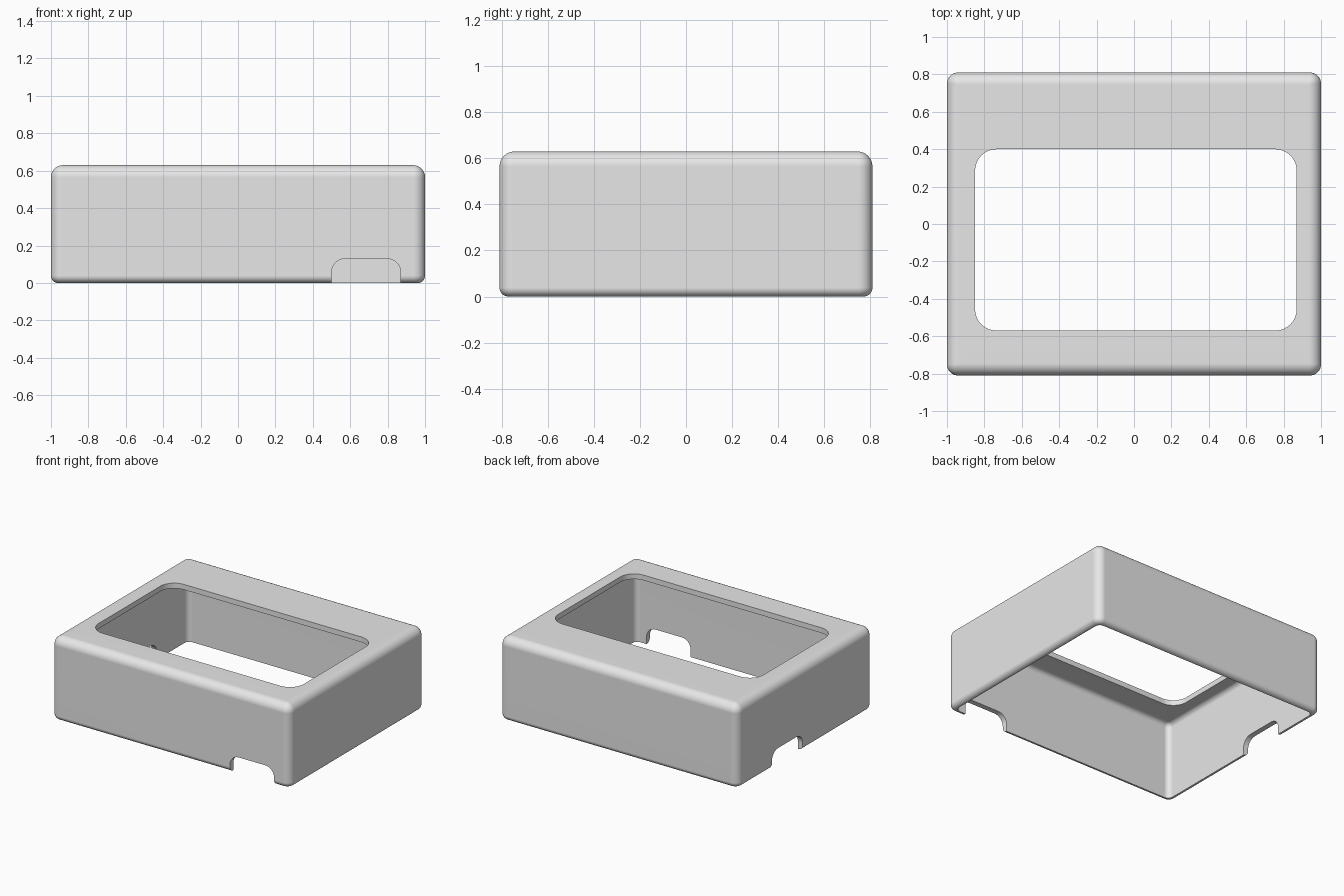
import bpy
import bmesh
from math import sin, cos, pi

HALF_X, HALF_Y, HEIGHT = 1.0, 0.81, 0.63
WALL = 0.04
SEG = 8

cube = bpy.data.objects.get("Cube")
if cube:
    bpy.data.objects.remove(cube, do_unlink=True)

grey = bpy.data.materials.new("light grey plastic")
grey.use_nodes = True
colour = (0.8, 0.8, 0.8, 1)
grey.diffuse_color = colour
grey.node_tree.nodes["Principled BSDF"].inputs["Base Color"].default_value = colour


def rounded_rect(x0, x1, y0, y1, r):
    """Counter-clockwise outline with rounded corners."""
    centres = [(x1 - r, y1 - r), (x0 + r, y1 - r), (x0 + r, y0 + r), (x1 - r, y0 + r)]
    return [(cx + r * cos(a), cy + r * sin(a))
            for q, (cx, cy) in enumerate(centres)
            for a in [(q + i / SEG) * pi / 2 for i in range(SEG + 1)]]


def shell_outline(inset, corner):
    x, y = HALF_X - inset, HALF_Y - inset
    return rounded_rect(-x, x, -y, y, max(corner - inset, 0.006))


def finish(bm, name):
    bmesh.ops.recalc_face_normals(bm, faces=bm.faces)
    mesh = bpy.data.meshes.new(name)
    bm.to_mesh(mesh)
    bm.free()
    obj = bpy.data.objects.new(name, mesh)
    bpy.context.collection.objects.link(obj)
    mesh.materials.append(grey)
    return obj


# Shell section: rim, outer wall, top edge, window, ceiling and inner wall
rings = []
steps = [i / SEG * pi / 2 for i in range(SEG + 1)]
rim, top, inner = 0.038, 0.065, 0.035
for a in steps:
    rings.append((shell_outline(rim * (1 - sin(a)), 0.06), rim * (1 - cos(a))))
for a in steps:
    rings.append((shell_outline(top * (1 - cos(a)), 0.06), HEIGHT - top * (1 - sin(a))))
window = rounded_rect(-0.85, 0.87, -0.57, 0.40, 0.115)
rings += [(window, HEIGHT), (window, HEIGHT - WALL)]
for a in reversed(steps):
    rings.append((shell_outline(WALL + inner * (1 - cos(a)), 0.08),
                  HEIGHT - WALL - inner * (1 - sin(a))))
rings.append((shell_outline(WALL, 0.08), 0))

bm = bmesh.new()
loops = [[bm.verts.new((x, y, z)) for x, y in outline] for outline, z in rings]
for lower, upper in zip(loops, loops[1:] + loops[:1]):
    n = len(lower)
    for i in range(n):
        j = (i + 1) % n
        bm.faces.new((lower[i], lower[j], upper[j], upper[i]))
case = finish(bm, "case_shell")


def cut_notch(name, start, end, place):
    """Cut a round-topped cable opening through one wall."""
    bm = bmesh.new()
    outline = rounded_rect(start, end, -0.13, 0.13, 0.075)
    face = bm.faces.new([bm.verts.new(place(u, z, 0.7)) for u, z in outline])
    far = bmesh.ops.extrude_face_region(bm, geom=[face])
    shift = [b - a for a, b in zip(place(0, 0, 0.7), place(0, 0, 1.1))]
    bmesh.ops.translate(bm, vec=shift,
                        verts=[v for v in far["geom"] if isinstance(v, bmesh.types.BMVert)])
    cutter = finish(bm, name)
    cutter.hide_render = True
    mod = case.modifiers.new(name, "BOOLEAN")
    mod.operation = "DIFFERENCE"
    mod.solver = "EXACT"
    mod.object = cutter
    bpy.ops.object.modifier_apply(modifier=mod.name)
    bpy.data.objects.remove(cutter, do_unlink=True)


bpy.ops.object.select_all(action="DESELECT")
case.select_set(True)
bpy.context.view_layer.objects.active = case

# Cable openings in the front wall and the -x wall
cut_notch("front_notch", 0.50, 0.87, lambda u, z, d: (u, -d, z))
cut_notch("side_notch", 0.03, 0.40, lambda u, z, d: (-d, u, z))

# Smooth rounded edges, flat large faces
bpy.ops.object.shade_smooth_by_angle(angle=pi / 6)
weighted = case.modifiers.new("even_shading", "WEIGHTED_NORMAL")
weighted.keep_sharp = True
